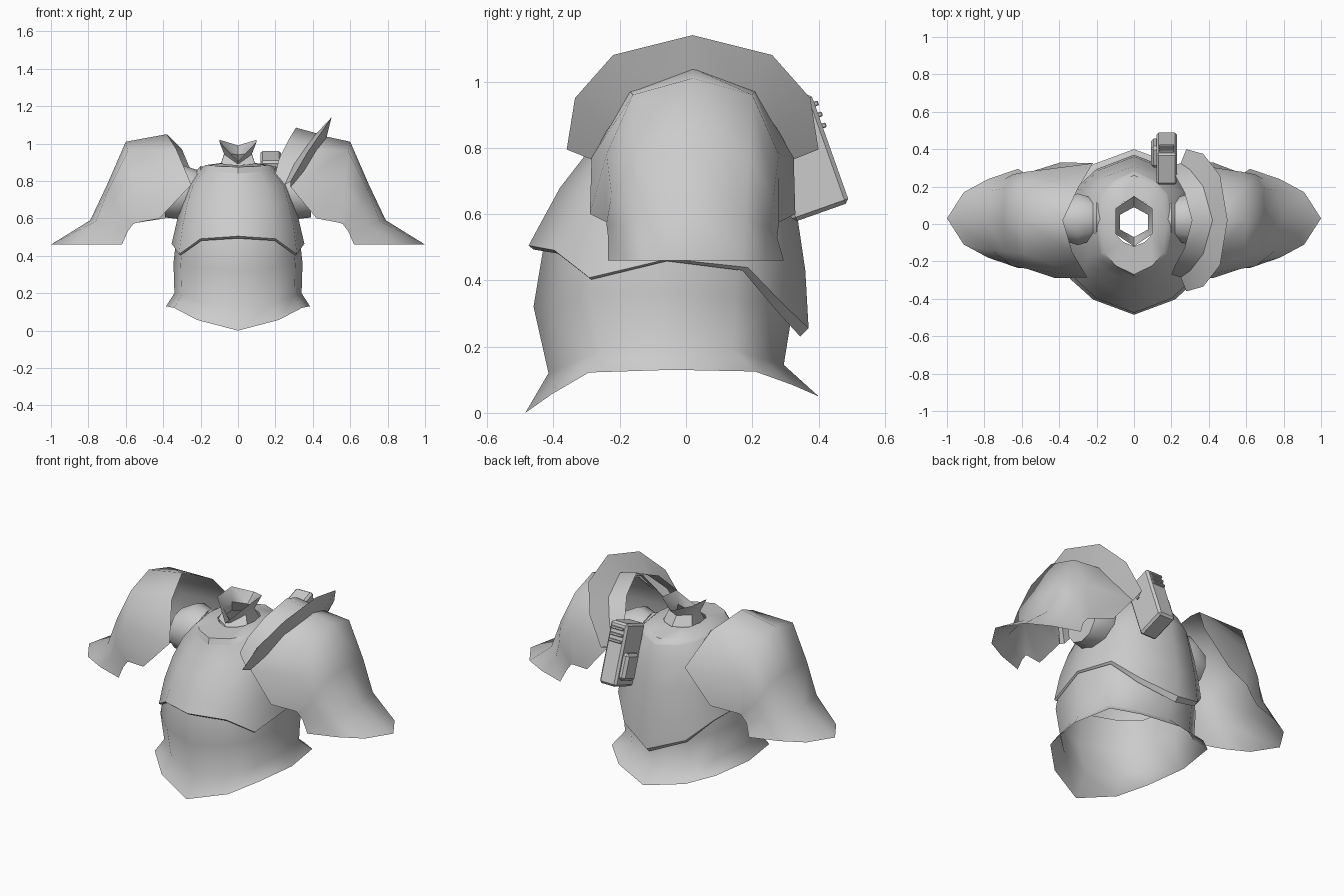
import bpy, bmesh, math
from mathutils import Matrix, Vector

cube = bpy.data.objects.get("Cube")
if cube:
    bpy.data.objects.remove(cube, do_unlink=True)

steel = bpy.data.materials.new("plain grey steel")
steel.use_nodes = True
grey = (0.6, 0.6, 0.6, 1)
steel.diffuse_color = grey
steel.node_tree.nodes["Principled BSDF"].inputs["Base Color"].default_value = grey


def finish(name, bm, angle=45):
    """Turn a bmesh into a shaded object."""
    bmesh.ops.recalc_face_normals(bm, faces=bm.faces)
    mesh = bpy.data.meshes.new(name)
    bm.to_mesh(mesh)
    bm.free()
    mesh.materials.append(steel)
    obj = bpy.data.objects.new(name, mesh)
    bpy.context.collection.objects.link(obj)
    bpy.ops.object.select_all(action="DESELECT")
    obj.select_set(True)
    bpy.context.view_layer.objects.active = obj
    bpy.ops.object.shade_smooth_by_angle(angle=math.radians(angle))


def loft(name, rows, closed, cap=False, angle=45):
    """Skin neighbouring rows of points with quads."""
    bm = bmesh.new()
    grid = [[bm.verts.new(point) for point in row] for row in rows]
    count = len(rows[0])
    for lower, upper in zip(grid, grid[1:]):
        for i in range(count if closed else count - 1):
            j = (i + 1) % count
            bm.faces.new((lower[i], lower[j], upper[j], upper[i]))
    if cap:
        bm.faces.new(grid[-1])
    finish(name, bm, angle)


def ring(width, front, back, z_front, z_side, z_back, dip=0, curve=3, count=12, boxy=0.82):
    """Body cross-section with separate front, side and back heights."""
    points = []
    for i in range(count):
        angle = math.tau * i / count
        across, facing = math.sin(angle), math.cos(angle)
        z_end = z_front if facing > 0 else z_back
        z = z_side + (z_end - z_side) * abs(facing) ** curve
        if i in (2, count - 2):
            z -= dip
        across = math.copysign(abs(across) ** boxy, across)
        facing = math.copysign(abs(facing) ** boxy, facing)
        middle, half = (front + back) / 2, (back - front) / 2
        # Keep a slight keel at the front and back centre lines
        pull = 0.92 if count == 12 and i % 6 in (1, 5) else 1
        points.append((width * across, middle - half * facing * pull, z))
    return points


def arch(half, middle=0.02, inward=0):
    """Mirror a front half-arch (listed from the top down) to the back."""
    rear = [(x - inward, 2 * middle - y, z) for x, y, z in half[1:]]
    return list(reversed(half)) + rear


def flip(rows):
    return [[(-x, y, z) for x, y, z in row] for row in rows]


# Abdomen with a flared, pointed hem
loft("waist_plate", [
    ring(0.385, -0.485, 0.40, 0, 0.13, 0.05, curve=4),
    ring(0.34, -0.415, 0.295, 0.12, 0.2, 0.145),
    ring(0.345, -0.46, 0.32, 0.32, 0.36, 0.3),
    ring(0.33, -0.43, 0.31, 0.5, 0.5, 0.45),
], closed=True, angle=75)

# Breast and back plate, low at the back
loft("chest_plate", [
    ring(0.345, -0.46, 0.345, 0.493, 0.458, 0.23, dip=0.06),
    ring(0.355, -0.475, 0.37, 0.505, 0.465, 0.255, dip=0.062),
    ring(0.335, -0.44, 0.36, 0.57, 0.55, 0.43),
    ring(0.305, -0.38, 0.335, 0.68, 0.68, 0.6),
    ring(0.27, -0.31, 0.31, 0.77, 0.78, 0.76),
    ring(0.2, -0.28, 0.28, 0.84, 0.865, 0.84),
], closed=True)

# Collar plate between chest and neck
loft("collar_plate", [
    ring(0.2, -0.28, 0.28, 0.84, 0.865, 0.84),
    ring(0.175, -0.27, 0.26, 0.875, 0.885, 0.87),
    ring(0.1, -0.12, 0.14, 0.885, 0.895, 0.895),
], closed=True, angle=40)

# Open six-sided neck guard, dipping at the front
loft("neck_guard", [
    ring(0.11, -0.11, 0.14, 0.88, 0.88, 0.88, count=6, boxy=1),
    ring(0.085, -0.07, 0.09, 0.89, 0.95, 0.94, count=6, boxy=1),
    ring(0.115, -0.12, 0.15, 0.905, 1.025, 0.99, count=6, boxy=1),
], closed=True)

# Shoulder guards: half-arches swept outwards to a flared hem
inner_edge = arch([(0.38, 0.02, 1.05), (0.33, -0.15, 0.97), (0.25, -0.285, 0.78),
                   (0.42, -0.29, 0.60)], inward=0.03)
shell = [
    arch([(0.6, 0.02, 1.01), (0.59, -0.16, 0.96), (0.57, -0.24, 0.78), (0.55, -0.24, 0.575)]),
    arch([(0.7, 0.02, 0.78), (0.69, -0.15, 0.76), (0.65, -0.225, 0.66), (0.56, -0.24, 0.57)]),
    arch([(0.79, 0.02, 0.59), (0.76, -0.14, 0.585), (0.69, -0.2, 0.56), (0.59, -0.235, 0.53)]),
    arch([(1, 0.03, 0.46), (0.91, -0.11, 0.46), (0.78, -0.18, 0.46), (0.62, -0.235, 0.46)], 0.03),
]
loft("right_shoulder_guard", flip([inner_edge] + shell), closed=False, angle=60)

# The left guard starts at the foot of an upright blade
blade_foot = arch([(0.46, 0.02, 1.04), (0.4, -0.17, 0.97), (0.28, -0.285, 0.77),
                   (0.42, -0.29, 0.60)])
loft("left_shoulder_guard", [blade_foot] + shell, closed=False, angle=60)

# Blade and inner lip, wrapped over the left guard
lip = arch([(0.31, 0.02, 1.085), (0.27, -0.13, 1.02), (0.22, -0.22, 0.92), (0.2, -0.27, 0.84)])
crease = arch([(0.42, 0.02, 1.055), (0.37, -0.16, 0.99), (0.3, -0.25, 0.89), (0.25, -0.285, 0.78)])
rim = arch([(0.5, 0.02, 1.14), (0.46, -0.22, 1.08), (0.37, -0.335, 0.95), (0.28, -0.36, 0.795)])
foot = arch([(0.47, 0.02, 1.02), (0.42, -0.16, 0.96), (0.35, -0.24, 0.85), (0.28, -0.285, 0.765)])
loft("neck_blade", [lip, crease, rim, foot], closed=False, angle=50)

# Upper arm stubs under the shoulder guards
stub = []
for x, z, radius in ((0.15, 0.75, 0.12), (0.2, 0.74, 0.14), (0.22, 0.74, 0.12),
                     (0.3, 0.74, 0.145), (0.39, 0.72, 0.115)):
    turns = [math.tau * i / 10 for i in range(10)]
    stub.append([(x, 0.025 + radius * math.sin(t), z + radius * math.cos(t)) for t in turns])
loft("left_arm_stub", stub, closed=True, cap=True)
loft("right_arm_stub", flip(stub), closed=True, cap=True)

# Tilted pack on the back, with ribs and a side pouch
tilt = Matrix.Translation((0.175, 0.35, 0.77)) @ Matrix.Rotation(math.radians(19.5), 4, "X")


def pack_box(name, centre, size, bevel):
    bm = bmesh.new()
    bmesh.ops.create_cube(bm, size=1)
    bmesh.ops.scale(bm, vec=size, verts=bm.verts)
    bmesh.ops.bevel(bm, geom=bm.edges[:], offset=bevel, segments=1, affect="EDGES")
    bmesh.ops.translate(bm, vec=Vector(centre), verts=bm.verts)
    bm.transform(tilt)
    finish(name, bm, 30)


pack_box("back_pack", (0, 0, 0), (0.11, 0.18, 0.35), 0.012)
pack_box("pack_pouch", (-0.06, 0.01, -0.06), (0.05, 0.12, 0.15), 0.015)
for i in range(3):
    pack_box(f"pack_rib_{i + 1}", (0, 0.092, 0.14 - 0.035 * i), (0.08, 0.02, 0.015), 0.003)
